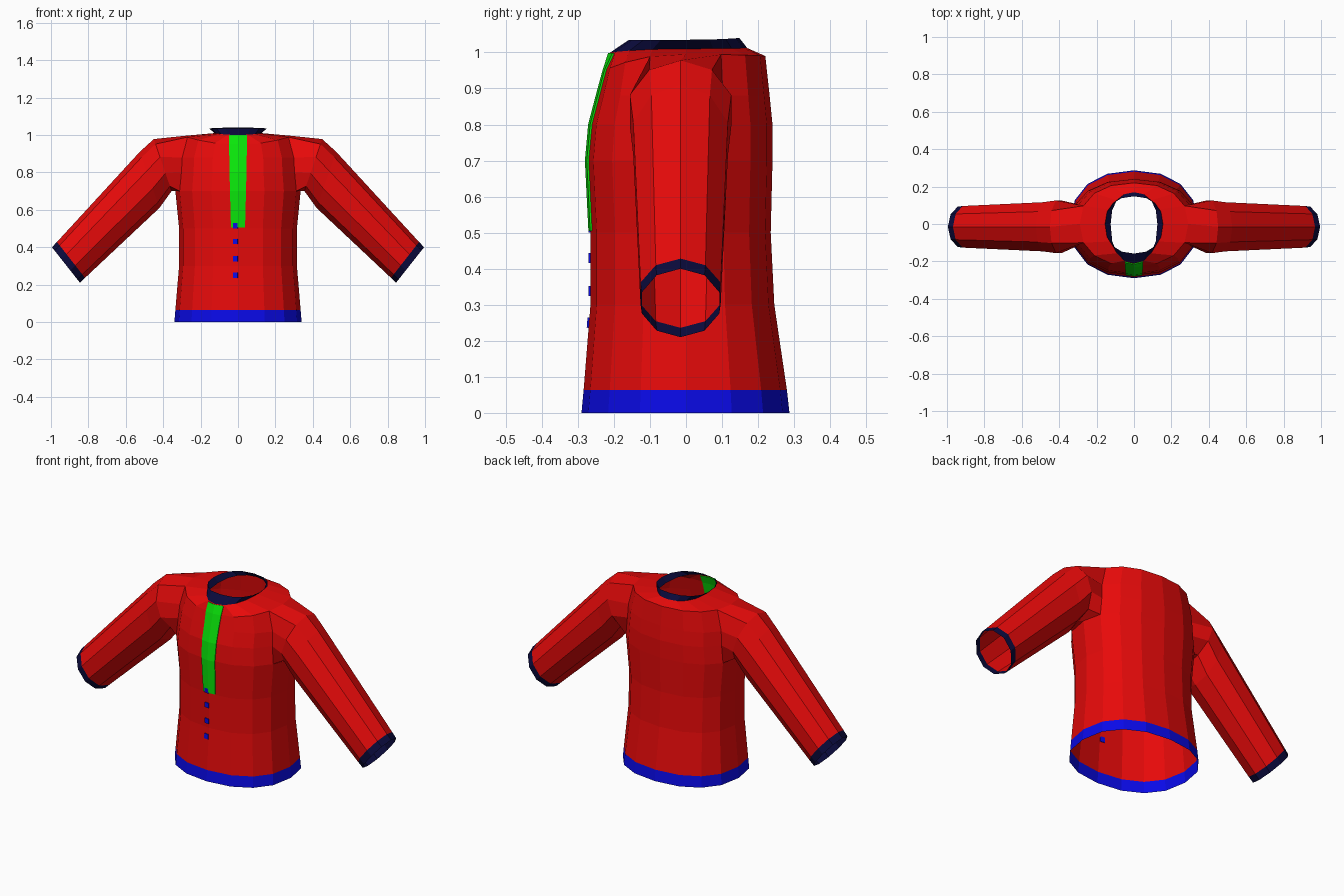
import bpy, bmesh
from math import sin, cos, pi, copysign
from mathutils import Vector
from mathutils.bvhtree import BVHTree

if "Cube" in bpy.data.objects:
    bpy.data.objects.remove(bpy.data.objects["Cube"])


def material(name, rgb):
    m = bpy.data.materials.new(name)
    m.use_nodes = True
    m.diffuse_color = (*rgb, 1)
    bsdf = next(n for n in m.node_tree.nodes if n.type == 'BSDF_PRINCIPLED')
    bsdf.inputs["Base Color"].default_value = (*rgb, 1)
    return m


RED = material("red_knit", (0.8, 0.003, 0.003))
BLUE = material("blue_trim", (0.003, 0.003, 0.8))
NAVY = material("navy_trim", (0.003, 0.003, 0.045))
GREEN = material("green_placket", (0.003, 0.8, 0.003))


def add_object(name, bm, mats):
    me = bpy.data.meshes.new(name)
    bm.to_mesh(me)
    ob = bpy.data.objects.new(name, me)
    for m in mats:
        me.materials.append(m)
    bpy.context.collection.objects.link(ob)
    return ob


def power(v, e):
    return copysign(abs(v) ** e, v)


N = 16
bm = bmesh.new()


def body_ring(z, half_x, front, back, side_lift=0.0, back_lift=0.0):
    ring = []
    for j in range(N):
        c, s = cos(2 * pi * j / N), sin(2 * pi * j / N)
        y = power(s, 0.85) * (back if s > 0 else front)
        lift = side_lift * c * c + (back_lift * s * s if s > 0 else 0)
        ring.append(bm.verts.new((half_x * power(c, 0.9), y, z + lift)))
    return ring


def bridge(a, b, mat, skip=()):
    n = len(a)
    for j in range(n):
        if j not in skip:
            k = (j + 1) % n
            bm.faces.new((a[j], a[k], b[k], b[j])).material_index = mat


# Torso from hem to collar; the armholes stay open between rows 4 and 7
rows = [body_ring(*r) for r in (
    (0.0, 0.34, 0.29, 0.287),
    (0.063, 0.335, 0.284, 0.28),
    (0.30, 0.315, 0.265, 0.245),
    (0.50, 0.315, 0.265, 0.235),
    (0.70, 0.335, 0.275, 0.24),
    (0.80, 0.325, 0.266, 0.24),
    (0.88, 0.32, 0.245, 0.232),
    (0.95, 0.29, 0.226, 0.22, 0.045, 0.04),
    (1.0, 0.125, 0.21, 0.17, 0.01, 0.012),
    (1.035, 0.155, 0.158, 0.148, 0.0, 0.005))]
arm_columns = {s: c for s, c in ((1, (N - 1, 0, 1)), (-1, (N // 2 + 1, N // 2, N // 2 - 1)))}
holes = (0, N - 1, N // 2, N // 2 - 1)
for i in range(len(rows) - 1):
    mat = 1 if i == 0 else 2 if i == 8 else 0
    bridge(rows[i], rows[i + 1], mat, holes if 4 <= i < 7 else ())

# Sleeves: rings given by top point, bottom point and half depth
sleeve = (((0.45, 0.978), (0.355, 0.70), 0.148),
          ((0.525, 0.91), (0.42, 0.61), 0.138),
          ((0.968, 0.428), (0.818, 0.236), 0.117),
          ((0.995, 0.40), (0.845, 0.21), 0.113))
for side, (f, m, b) in arm_columns.items():
    last = [rows[7][m], rows[7][f], rows[6][f], rows[5][f], rows[4][f],
            rows[4][m], rows[4][b], rows[5][b], rows[6][b], rows[7][b]]
    for i, (top, bottom, depth) in enumerate(sleeve):
        ring = []
        for k in range(10):
            a = 2 * pi * k / 10
            t = (1 + cos(a)) / 2
            x = bottom[0] + (top[0] - bottom[0]) * t
            z = bottom[1] + (top[1] - bottom[1]) * t
            ring.append(bm.verts.new((side * x, -0.015 - depth * sin(a), z)))
        bridge(last, ring, 2 if i == 3 else 0)
        last = ring

bmesh.ops.recalc_face_normals(bm, faces=bm.faces)
bm.normal_update()
surface = BVHTree.FromBMesh(bm)
add_object("sweater", bm, (RED, BLUE, NAVY))


# Thin patches laid on the chest
def chest_patch(name, outline_rows, mat):
    patch = bmesh.new()
    grid = []
    for z, xs in outline_rows:
        line = []
        for x in xs:
            hit = surface.ray_cast(Vector((x, -2, z)), Vector((0, 1, 0)))[0]
            line.append(patch.verts.new(hit + Vector((0, -0.001, 0))))
        grid.append(line)
    for a, b in zip(grid, grid[1:]):
        for j in range(len(a) - 1):
            patch.faces.new((a[j], a[j + 1], b[j + 1], b[j]))
    ob = add_object(name, patch, (mat,))
    mod = ob.modifiers.new("thickness", 'SOLIDIFY')
    mod.thickness = 0.009
    mod.offset = 0


chest_patch("placket", [(z, (-w, 0, w)) for z, w in (
    (0.505, 0.037), (0.60, 0.04), (0.70, 0.042), (0.80, 0.045),
    (0.88, 0.046), (0.95, 0.048), (0.997, 0.048))], GREEN)

for n, z in enumerate((0.515, 0.43, 0.338, 0.25)):
    chest_patch(f"button_{n + 1}", [(z + d, (-0.027, -0.001)) for d in (-0.014, 0.014)], BLUE)
